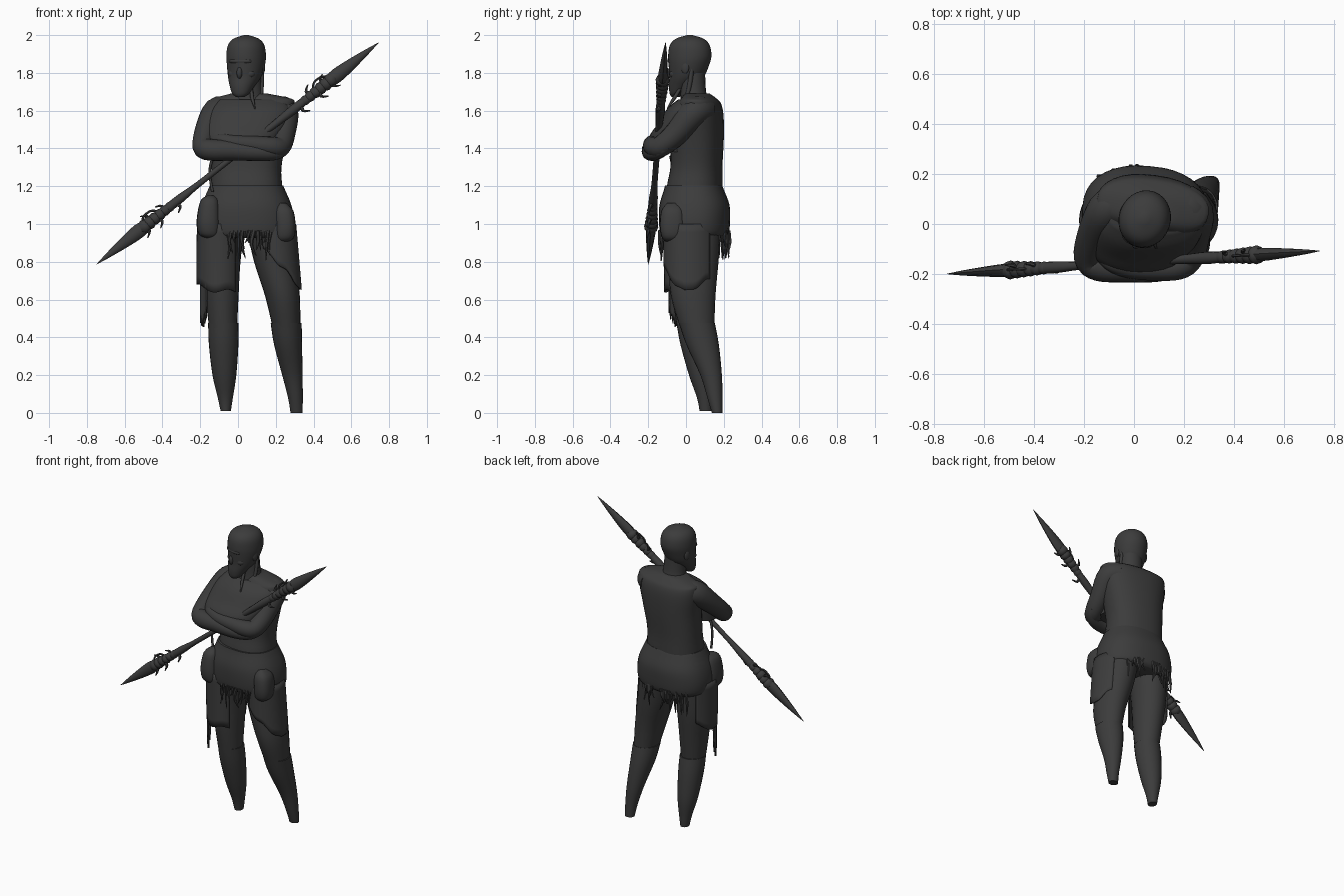
import bpy, bmesh, math, random
from mathutils import Vector, Matrix

random.seed(4)
mat = bpy.data.materials.new("charcoal grey")
mat.diffuse_color = (0.045, 0.045, 0.045, 1)


def finish(name, bm, angle=50):
    bmesh.ops.recalc_face_normals(bm, faces=bm.faces)
    me = bpy.data.meshes.new(name)
    bm.to_mesh(me)
    bm.free()
    me.materials.append(mat)
    ob = bpy.data.objects.new(name, me)
    bpy.context.collection.objects.link(ob)
    bpy.ops.object.select_all(action='DESELECT')
    ob.select_set(True)
    bpy.context.view_layer.objects.active = ob
    bpy.ops.object.shade_smooth_by_angle(angle=math.radians(angle))
    return ob


def spline(pts, sub):
    """Catmull-Rom through tuples of any length."""
    out = []
    for i in range(len(pts) - 1):
        p = [pts[max(0, min(len(pts) - 1, i + k))] for k in (-1, 0, 1, 2)]
        for s in range(sub):
            t = s / sub
            out.append([0.5 * (2 * b + (c - a) * t + (2 * a - 5 * b + 4 * c - d) * t * t
                               + (3 * b - a - 3 * c + d) * t ** 3) for a, b, c, d in zip(*p)])
    return out + [list(pts[-1])]


def loft(name, pts, sides=20, sub=4, flat=False, rot=0, power=1.0):
    """Skin of ellipses (x, y, z, r1, r2) along a path; flat keeps rings level."""
    rows = spline([p if len(p) == 5 else (*p, p[3]) for p in pts], sub)
    bm = bmesh.new()
    rings, u = [], Vector((1, 0, 0))
    for i, r in enumerate(rows):
        t = Vector(rows[min(i + 1, len(rows) - 1)][:3]) - Vector(rows[max(i - 1, 0)][:3])
        if flat:
            t, u = Vector((0, 0, 1)), Vector((math.cos(rot), math.sin(rot), 0))
        t.normalize()
        u = (u - t * u.dot(t)).normalized()
        v = t.cross(u)
        ring = []
        for k in range(sides):
            a = 2 * math.pi * k / sides
            c, s = math.cos(a), math.sin(a)
            c, s = (math.copysign(abs(w) ** power, w) for w in (c, s))
            ring.append(bm.verts.new(Vector(r[:3]) + u * c * max(r[3], .001) + v * s * max(r[4], .001)))
        rings.append(ring)
    for a, b in zip(rings, rings[1:]):
        for k in range(sides):
            j = (k + 1) % sides
            bm.faces.new((a[k], a[j], b[j], b[k]))
    bm.faces.new(rings[0])
    bm.faces.new(rings[-1])
    return finish(name, bm)


def blob(name, loc, size, rot=0):
    bm = bmesh.new()
    bmesh.ops.create_uvsphere(bm, u_segments=18, v_segments=12, radius=1)
    m = Matrix.Translation(loc) @ Matrix.Rotation(rot, 4, 'Z') @ Matrix.Diagonal((*size, 1))
    bmesh.ops.transform(bm, matrix=m, verts=bm.verts)
    return finish(name, bm)


def flap(name, centre, radii, a0, a1, top, bottom, lean=0.0):
    """Curved hanging cloth; bottom(s) gives the hem height for s in 0..1."""
    bm = bmesh.new()
    n, m, cols = 28, 8, []
    for i in range(n + 1):
        s = i / n
        a = math.radians(a0 + (a1 - a0) * s)
        z1, col = bottom(s), []
        for j in range(m + 1):
            z = top + (z1 - top) * j / m
            k = 1 + .02 * math.sin(9 * s + 3 * z)
            col.append(bm.verts.new((centre[0] + lean * (top - z) + radii[0] * k * math.cos(a),
                                     centre[1] + radii[1] * k * math.sin(a), z)))
        cols.append(col)
    for a, b in zip(cols, cols[1:]):
        for j in range(m):
            bm.faces.new((a[j], b[j], b[j + 1], a[j + 1]))
    ob = finish(name, bm)
    ob.modifiers.new("thickness", 'SOLIDIFY').thickness = 0.01


# torso, twisted slightly, with square shoulders, chest drape and neck
loft("torso", [(.045, .045, 1.0, .19, .14), (.045, .045, 1.18, .19, .145), (.045, .055, 1.30, .185, .135),
               (.06, .06, 1.45, .2, .137), (.07, .065, 1.57, .222, .13), (.075, .07, 1.635, .226, .112),
               (.075, .068, 1.663, .21, .09), (.06, .06, 1.69, .1, .065)],
     sides=32, flat=True, rot=-.13, power=.85)
loft("chest_drape", [(.02, -.08, 1.38, .19, .11), (.02, -.075, 1.46, .2, .12), (.045, -.045, 1.53, .215, .105),
                     (.07, .0, 1.61, .21, .1), (.073, .03, 1.66, .17, .07)], sides=28, flat=True, power=.9)
loft("neck", [(.06, .05, 1.62, .1, .085), (.058, .04, 1.69, .075, .068), (.052, .035, 1.8, .072, .066)], flat=True)

# head turned to one side, with facial relief
TURN = -.32
loft("head", [(.012, -.055, 1.672, .022, .02), (.014, -.046, 1.69, .045, .04), (.022, -.025, 1.73, .066, .066),
              (.035, .003, 1.78, .088, .092), (.042, .015, 1.84, .1, .108), (.043, .02, 1.89, .104, .116),
              (.043, .02, 1.945, .096, .107), (.043, .02, 1.98, .068, .076), (.043, .02, 2.0, .012, .014)],
     sides=28, flat=True, rot=TURN)


def face(name, dx, dy, z, size):
    p = Matrix.Rotation(TURN, 3, 'Z') @ Vector((dx, dy, 0))
    blob(name, (.04 + p.x, .015 + p.y, z), size, TURN)


face("nose", 0, -.098, 1.80, (.016, .022, .032))
face("brow", 0, -.083, 1.862, (.065, .028, .018))
face("mouth", 0, -.082, 1.745, (.03, .016, .014))
for sx in (-1, 1):
    face("cheek", sx * .043, -.062, 1.795, (.032, .03, .026))
    face("ear", sx * .094, .01, 1.83, (.01, .022, .034))
loft("hair_lock_side", [(.125, .03, 1.82, .012), (.125, .02, 1.74, .012), (.12, .0, 1.67, .01), (.105, -.05, 1.62, .003)], sides=8)
loft("hair_lock_front", [(.07, -.03, 1.72, .008), (.075, -.06, 1.67, .01), (.09, -.1, 1.61, .003)], sides=8)

# crossed arms
loft("right_arm", [(-.06, .09, 1.6, .07), (-.11, .055, 1.592, .078), (-.163, -.04, 1.5, .064), (-.185, -.135, 1.41, .056),
                   (-.14, -.172, 1.392, .057), (-.03, -.18, 1.39, .054), (.1, -.185, 1.38, .046),
                   (.19, -.165, 1.375, .038), (.24, -.13, 1.39, .03), (.265, -.09, 1.41, .018)])
loft("left_arm", [(.19, .1, 1.6, .07), (.242, .045, 1.592, .077), (.24, -.05, 1.48, .064), (.222, -.135, 1.41, .056),
                  (.175, -.172, 1.41, .052), (.08, -.18, 1.42, .047), (-.02, -.175, 1.43, .042),
                  (-.09, -.155, 1.445, .036), (-.14, -.13, 1.45, .018)])

# legs and tapered boots
legs = {"right": [(-.075, .04, .98, .11, .135), (-.09, .037, .8, .103, .122), (-.085, .032, .62, .088, .104),
                  (-.079, .033, .45, .074, .08)],
        "left": [(.165, .04, .98, .12, .145), (.195, .04, .8, .11, .132), (.235, .038, .62, .092, .118),
                 (.257, .06, .45, .073, .09)]}
boots = {"right": [(-.078, .036, .475, .08, .086), (-.076, .055, .36, .078, .084), (-.072, .083, .2, .063, .067),
                   (-.067, .1, .08, .04, .042), (-.065, .104, .01, .027, .032)],
         "left": [(.255, .058, .475, .082, .095), (.265, .088, .36, .074, .086), (.288, .133, .2, .054, .057),
                  (.304, .153, .08, .039, .04), (.31, .165, .0, .032, .028)]}
for side in legs:
    loft(side + "_thigh", legs[side], sides=24, flat=True)
    loft(side + "_boot", boots[side], sides=24, flat=True)

# hip wrap, belt edge and pouches
loft("hip_wrap", [(.045, .04, 1.205, .194, .15), (.045, .042, 1.18, .205, .158), (.045, .045, 1.1, .238, .184),
                  (.045, .045, 1.02, .253, .187), (.045, .045, .95, .247, .179), (.045, .045, .925, .22, .155)],
     sides=36, flat=True, rot=-.08, power=.85)
loft("right_pouch", [(-.145, -.045, 1.15, .02, .04), (-.15, -.05, 1.12, .05, .07), (-.155, -.05, 1.02, .064, .085),
                     (-.152, -.05, .95, .058, .075), (-.145, -.05, .925, .03, .05)], flat=True, power=.8)
loft("left_pouch", [(.235, -.07, 1.11, .02, .03), (.243, -.07, 1.07, .05, .06), (.25, -.07, .99, .055, .068),
                    (.247, -.07, .93, .05, .058), (.24, -.07, .905, .025, .035)], flat=True, power=.8)
loft("side_cord", [(-.13, -.08, 1.36, .009), (-.15, -.07, 1.28, .007), (-.135, -.08, 1.17, .008)], sides=8)

# hanging cloth
flap("right_cloth", (-.1, .02), (.118, .138), -42, -235, 1.0,
     lambda s: .64 + .012 * math.sin(14 * s) + .09 * s * s)
flap("right_cloth_strip", (-.1, .01), (.106, .13), -130, -168, .85,
     lambda s: .47 + .12 * abs(s - .5) + .025 * math.sin(40 * s))
flap("left_cloth", (.19, .02), (.118, .142), -125, 50, 1.0,
     lambda s: .87 - .23 * min(s, .65) / .65 + .2 * max(0, s - .65) + .01 * math.sin(22 * s), lean=.08)

# ragged fringe following the hem, front and back
for i in range(44):
    back = i >= 20
    a = math.radians(random.uniform(50, 138) if back else -142 + 4.7 * i)
    x, y = .045 + .245 * math.cos(a), .045 + .18 * math.sin(a) - .02 * math.cos(a)
    ln = random.uniform(.05, .15)
    w = random.uniform(.006, .013)
    j = [random.uniform(-.014, .014) for _ in range(4)]
    loft("back_fringe" if back else "front_fringe",
         [(x, y, .965, w), (x + j[0], y + j[1] / 2, .955 - ln * .5, w * .8),
          (x + j[2], y + j[3] / 2, .955 - ln, .002)], sides=6, sub=3)

# double-ended spear: f runs 0..1 from lower tip to upper tip, n is offset in the blade plane
A, B = Vector((-.748, -.2, .787)), Vector((.744, -.108, 1.96))
N = Vector((-1.17, 0, 1.49)).normalized()


def on(f, n=0.0, y=0.0):
    return tuple(A.lerp(B, f) + N * n + Vector((0, y, 0)))


loft("spear_shaft", [(*on(f), r) for f, r in ((.14, .016), (.28, .024), (.36, .016), (.5, .016), (.62, .018),
                                              (.7, .025), (.76, .019), (.86, .016))], sides=12)
for end in (0, 1):
    def at(f, n=0.0, y=0.0):
        return on(1 - f if end else f, n, y)
    loft("spear_blade", [(*at(f), a, b) for f, a, b in ((.0, .001, .001), (.04, .014, .01), (.1, .03, .02),
                                                        (.15, .038, .026), (.18, .028, .026), (.21, .016, .016))],
         sides=8, sub=3)
    # wrapped lashings and thorn-like barbs
    for k in range(6):
        f = .17 + k * .018
        r = .038 - .0024 * k
        loft("lashing", [(*at(f - .013, .005 * (-1) ** k), r * .75), (*at(f), r), (*at(f + .014), r * .7)], sides=12, sub=3)
    for k, f in enumerate((.165, .185, .21, .235, .275)):
        d = 1 if k % 2 else -1
        h = random.uniform(.045, .06)
        loft("barb", [(*at(f, 0), .012), (*at(f + .008, d * h * .6, .015 * d), .009), (*at(f - .008, d * h, .02 * d), .003)],
             sides=6, sub=3)
    loft("cord_loop", [(*at(.17, .02), .006), (*at(.185, .045), .006), (*at(.21, .045), .006), (*at(.225, .02), .006)], sides=6)
